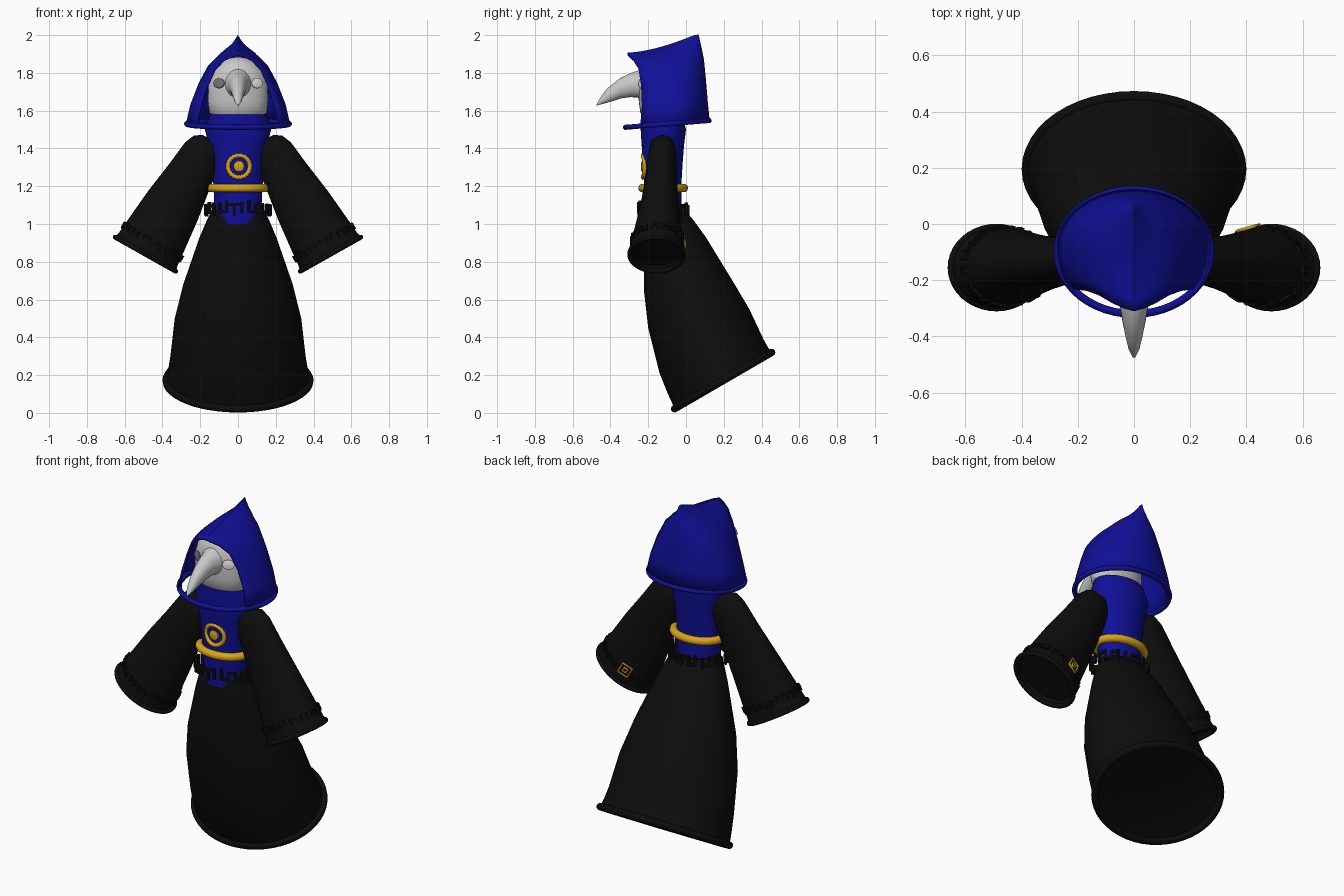
import bpy, bmesh, random
from math import sin, cos, pi, radians, sqrt
from mathutils import Vector, Matrix

random.seed(4)
if "Cube" in bpy.data.objects:
    bpy.data.objects.remove(bpy.data.objects["Cube"])


def material(name, r, g, b):
    m = bpy.data.materials.new(name)
    m.use_nodes = True
    m.diffuse_color = (r, g, b, 1)
    m.node_tree.nodes["Principled BSDF"].inputs["Base Color"].default_value = (r, g, b, 1)
    return m


BLACK = material("black cloth", .004, .004, .004)
BLUE = material("deep blue cloth", .005, .005, .31)
GOLD = material("gold trim", .68, .38, .01)
BONE = material("pale bone", .58, .58, .58)
GREY = material("dark eye grey", .17, .17, .17)
WHITE = material("eye white", .95, .95, .95)


def finish(name, bm, mat, angle=40):
    bmesh.ops.recalc_face_normals(bm, faces=bm.faces)
    me = bpy.data.meshes.new(name)
    bm.to_mesh(me)
    bm.free()
    me.materials.append(mat)
    ob = bpy.data.objects.new(name, me)
    bpy.context.collection.objects.link(ob)
    bpy.ops.object.select_all(action='DESELECT')
    ob.select_set(True)
    bpy.context.view_layer.objects.active = ob
    bpy.ops.object.shade_smooth_by_angle(angle=radians(angle))
    return ob


def ellipse(frame, n):
    c, u, v = frame
    return [c + u * cos(2 * pi * i / n) + v * sin(2 * pi * i / n) for i in range(n)]


def loft(name, frames, mat, n=32):
    """Skin a row of elliptical rings and cap both ends."""
    bm = bmesh.new()
    rings = [[bm.verts.new(p) for p in ellipse(f, n)] for f in frames]
    for a, b in zip(rings, rings[1:]):
        for i in range(n):
            j = (i + 1) % n
            bm.faces.new((a[i], a[j], b[j], b[i]))
    bm.faces.new(rings[0])
    bm.faces.new(rings[-1])
    return finish(name, bm, mat)


def ring(fy, fz, by, bz, w):
    """Ring through a front point and a back point, with half width w."""
    return (Vector((0, (fy + by) / 2, (fz + bz) / 2)), Vector((w, 0, 0)),
            Vector((0, (by - fy) / 2, (bz - fz) / 2)))


def tube(name, points, radius, mat):
    cu = bpy.data.curves.new(name, 'CURVE')
    cu.dimensions = '3D'
    cu.bevel_depth = radius
    cu.bevel_resolution = 3
    sp = cu.splines.new('POLY')
    sp.points.add(len(points) - 1)
    for p, q in zip(sp.points, points):
        p.co = (*q, 1)
    sp.use_cyclic_u = True
    cu.materials.append(mat)
    ob = bpy.data.objects.new(name, cu)
    bpy.context.collection.objects.link(ob)


def stitches(name, frame, axis, n, tall, mat):
    """Broken ornamental band of small bars around a ring."""
    bm = bmesh.new()
    pts = ellipse(frame, n)
    axis = axis.normalized()
    for i, p in enumerate(pts):
        t = (pts[(i + 1) % n] - p)
        step = t.length
        t.normalize()
        basis = Matrix((t, t.cross(axis), axis)).transposed().to_4x4()
        bars = [(0, random.uniform(-.2, .2) * tall, step * .35, tall)]
        if i % 4:
            bars.append((step / 2, random.choice((-.3, .3)) * tall, step, tall * .25))
        for dx, dz, sx, sz in bars:
            m = Matrix.Translation(p + t * dx + axis * dz) @ basis
            bmesh.ops.create_cube(bm, size=1, matrix=m @ Matrix.Diagonal((sx, .016, sz, 1)))
    return finish(name, bm, mat, 20)


# Skirt with a trailing hem
hem = ring(-.06, .022, .453, .32, .38)
loft("skirt", [
    ring(-.2, 1.1, -.01, 1.08, .13), ring(-.215, 1.02, .04, 1.02, .165),
    ring(-.22, .92, .105, .93, .205), ring(-.223, .65, .24, .71, .29),
    ring(-.2, .45, .335, .55, .335), ring(-.14, .21, .41, .39, .358),
    ring(-.1, .11, .435, .345, .37), hem, ring(-.04, .04, .43, .32, .36)], BLACK, 40)
tube("skirt_hem", ellipse(hem, 48), .02, BLACK)
stitches("waist_ruffle", ring(-.25, 1.085, .01, 1.075, .17), Vector((0, 0, 1)), 26, .06, BLACK)

# Torso, collar and belt
loft("torso", [
    ring(-.22, 1.0, -.02, 1.0, .12), ring(-.22, 1.2, -.025, 1.2, .13),
    ring(-.228, 1.32, -.018, 1.32, .138), ring(-.235, 1.42, -.01, 1.42, .155),
    ring(-.24, 1.5, .0, 1.5, .175), ring(-.235, 1.58, -.02, 1.58, .15)], BLUE)
tube("belt", ellipse(ring(-.23, 1.19, -.012, 1.19, .145), 40), .023, GOLD)


# Chest emblem wrapped on the torso
def on_chest(r, a, lift=0):
    x = r * cos(a)
    return Vector((x + .005, -.122 - (.105 + lift) * sqrt(1 - (x / .138) ** 2), 1.305 + r * sin(a)))


tube("chest_emblem_ring", [on_chest(.056 + .004 * (i % 2), 2 * pi * i / 40) for i in range(40)],
     .012, GOLD)
loft("chest_emblem_disc", [
    (Vector((.005, y, 1.305)), Vector((r, 0, 0)), Vector((0, 0, r)))
    for y, r in ((-.22, .029), (-.234, .028), (-.238, .018))], GOLD, 16)

# Bell sleeves, cuffs and cuff bands
for side, label in ((1, "left"), (-1, "right")):
    axis = Vector((-.49 * side, 0, .87))
    across = Vector((.87 * side, 0, .49))

    def sleeve(d, ru, rv):
        c = Vector((.49 * side, -.155 + .05 * min(d, .6), .84)) + axis * d
        return c, across * ru, Vector((0, rv, 0))

    loft(label + "_sleeve", [
        sleeve(.025, .165, .125), sleeve(0, .186, .146), sleeve(.03, .178, .142),
        sleeve(.12, .17, .13), sleeve(.3, .152, .1), sleeve(.48, .125, .083),
        sleeve(.62, .108, .073), sleeve(.675, .085, .06), sleeve(.7, .045, .03)], BLACK)
    tube(label + "_cuff", ellipse(sleeve(0, .184, .143), 40), .013, BLACK)
    stitches(label + "_cuff_band", sleeve(.075, .176, .137), axis, 30, .035, BLACK)
    # Small square badge on the back of the left sleeve only
    if side > 0:
        c = sleeve(.09, 0, 0)[0] - across * .045 + Vector((0, .136, 0))
        e1 = (across + Vector((0, .25, 0))).normalized()
        e2 = (axis - Vector((0, .13, 0))).normalized()
        for part, s in (("frame", .03), ("centre", .011)):
            tube("sleeve_badge_" + part,
                 [c + e1 * s * i + e2 * s * j for i, j in ((1, 1), (-1, 1), (-1, -1), (1, -1))],
                 .006, GOLD)

# Mask with a curved beak
loft("mask", [
    (Vector((0, -.15, z)), Vector((w, 0, 0)), Vector((0, d, 0)))
    for z, w, d in ((1.575, .135, .08), (1.59, .152, .092), (1.65, .16, .1), (1.74, .157, .104),
                    (1.8, .14, .1), (1.845, .108, .08), (1.872, .065, .055), (1.884, .015, .015))],
     BONE)
loft("beak", [
    ring(-.215, 1.64, -.215, 1.835, .085), ring(-.25, 1.668, -.255, 1.812, .062),
    ring(-.29, 1.672, -.3, 1.797, .05), ring(-.34, 1.666, -.355, 1.768, .041),
    ring(-.39, 1.65, -.42, 1.715, .029), ring(-.44, 1.636, -.453, 1.67, .019),
    ring(-.472, 1.627, -.475, 1.632, .005)], BONE, 20)
for side, label, mat in ((1, "left", WHITE), (-1, "right", GREY)):
    normal = Vector((.49 * side, -.87, .1)).normalized()
    tangent = Vector((.87 * side, .49, 0))
    up = tangent.cross(normal)
    base = Vector((.1 * side, -.231, 1.745))
    loft(label + "_eye", [(base + normal * h, tangent * .033 * s, up * .027 * s)
                          for h, s in ((-.001, 1), (.005, 1), (.008, .7))], mat, 20)

# Hood: rows from hem to ridge (front z, back z, half width, front y, back y)
ROWS = [(1.51, 1.55, .272, -.24, .118), (1.62, 1.65, .247, -.23, .108),
        (1.73, 1.77, .203, -.235, .098), (1.82, 1.87, .152, -.25, .088),
        (1.87, 1.93, .092, -.28, .076), (1.888, 1.965, .042, -.3, .068),
        (1.9, 2.0, 0, -.31, .06)]
START, COLS = radians(-36), 12
bm = bmesh.new()
grid = []
for zf, zb, w, yf, yb in ROWS:
    yc = yf * .55 + yb * .45
    row = []
    for i in range(-COLS, COLS + 1):
        k = 1 - abs(i) / COLS
        a = START + (pi / 2 - START) * k
        y = yc + (yb - yc) * sin(a) if a > 0 else yc + (yc - yf) * sin(a) / sin(-START)
        t = (y - yf) / (yb - yf)
        x = w * cos(a) * (1 if i > 0 else -1)
        row.append(bm.verts.new((x, y, zf + (zb - zf) * t ** 1.6)))
    grid.append(row)
for lo, hi in zip(grid, grid[1:]):
    for i in range(2 * COLS):
        bm.faces.new((lo[i], lo[i + 1], hi[i + 1], hi[i]))
bmesh.ops.remove_doubles(bm, verts=bm.verts, dist=.0005)
hood = finish("hood", bm, BLUE, 35)
shell = hood.modifiers.new("thickness", 'SOLIDIFY')
shell.thickness = .014
shell.offset = 0
tube("hood_rim", ellipse(ring(-.32, 1.512, .122, 1.548, .272), 48), .014, BLUE)
